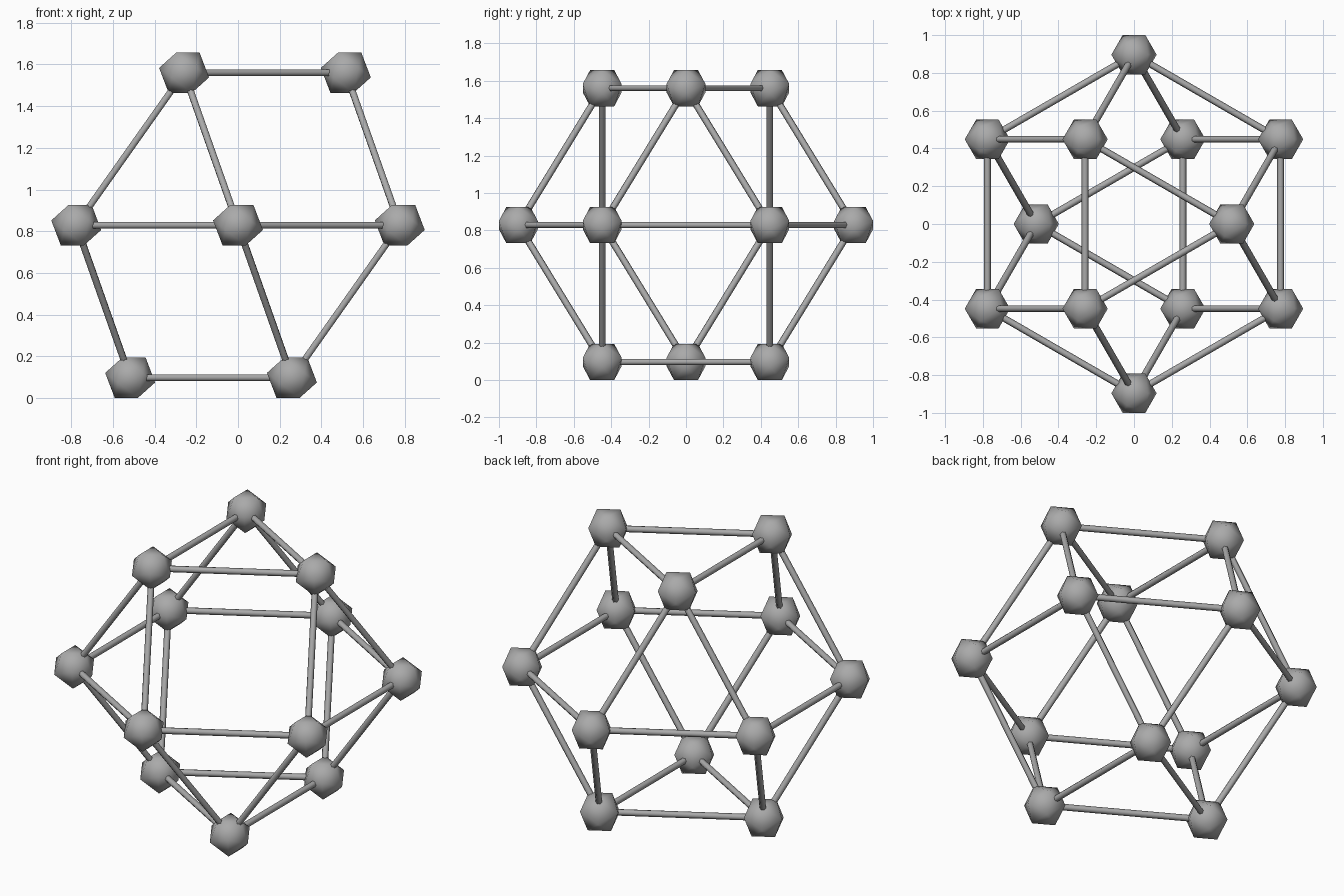
import bpy, math
from mathutils import Vector
from itertools import combinations

cube = bpy.data.objects.get("Cube")
if cube:
    bpy.data.objects.remove(cube, do_unlink=True)

EDGE = 0.8963       # distance between neighbouring joints
BALL = 0.122        # joint circumradius
ROD = 0.018         # rod radius
PHI = (1 + math.sqrt(5)) / 2

grey = bpy.data.materials.new("grey")
grey.use_nodes = True
colour = (0.4, 0.4, 0.4, 1)
grey.diffuse_color = colour
grey.node_tree.nodes["Principled BSDF"].inputs["Base Color"].default_value = colour


def finish(mesh, name, smooth=True):
    mesh.materials.append(grey)
    for poly in mesh.polygons:
        poly.use_smooth = smooth
    obj = bpy.data.objects.new(name, mesh)
    bpy.context.collection.objects.link(obj)
    return obj


def ring(radius, z, start, count):
    step = 2 * math.pi / count
    start = math.radians(start)
    return [Vector((radius * math.cos(start + i * step),
                    radius * math.sin(start + i * step), z)) for i in range(count)]


# Joint mesh: icosahedron resting on a face
def joint_mesh():
    a = BALL * 0.6071
    h = BALL * 0.7947
    b = BALL * 0.9822
    m = BALL * 0.1876
    pts = ring(a, h, 0, 3) + ring(b, m, 60, 3) + ring(b, -m, 0, 3) + ring(a, -h, 60, 3)
    side = BALL * 4 / math.sqrt(10 + 2 * math.sqrt(5))
    faces = []
    for tri in combinations(range(12), 3):
        if all(abs((pts[i] - pts[j]).length - side) < side * 0.05
               for i, j in combinations(tri, 2)):
            i, j, k = tri
            out = (pts[j] - pts[i]).cross(pts[k] - pts[i]).dot(pts[i])
            faces.append(tri if out > 0 else (i, k, j))
    mesh = bpy.data.meshes.new("joint")
    mesh.from_pydata(pts, [], faces)
    return mesh


# Joint centres: a cuboctahedron resting on a triangle
layer = EDGE * math.sqrt(2 / 3)
middle = layer + BALL * 0.7947
radius = EDGE / math.sqrt(3)
centres = (ring(EDGE, middle, 30, 6)
           + ring(radius, middle + layer, 0, 3)
           + ring(radius, middle - layer, 60, 3))

for n, c in enumerate(centres):
    finish(joint_mesh(), f"joint_{n + 1}").location = c


# Hexagonal rods between neighbouring joints
def rod(p, q, name):
    length = (q - p).length
    pts = ring(ROD, -length / 2, 0, 6) + ring(ROD, length / 2, 0, 6)
    faces = [(i, (i + 1) % 6, (i + 1) % 6 + 6, i + 6) for i in range(6)]
    mesh = bpy.data.meshes.new(name)
    mesh.from_pydata(pts, [], faces)
    obj = finish(mesh, name)
    obj.location = (p + q) / 2
    obj.rotation_euler = (q - p).to_track_quat("Z", "Y").to_euler()


count = 0
for p, q in combinations(centres, 2):
    if abs((p - q).length - EDGE) < 0.01:
        count += 1
        rod(p, q, f"rod_{count}")
